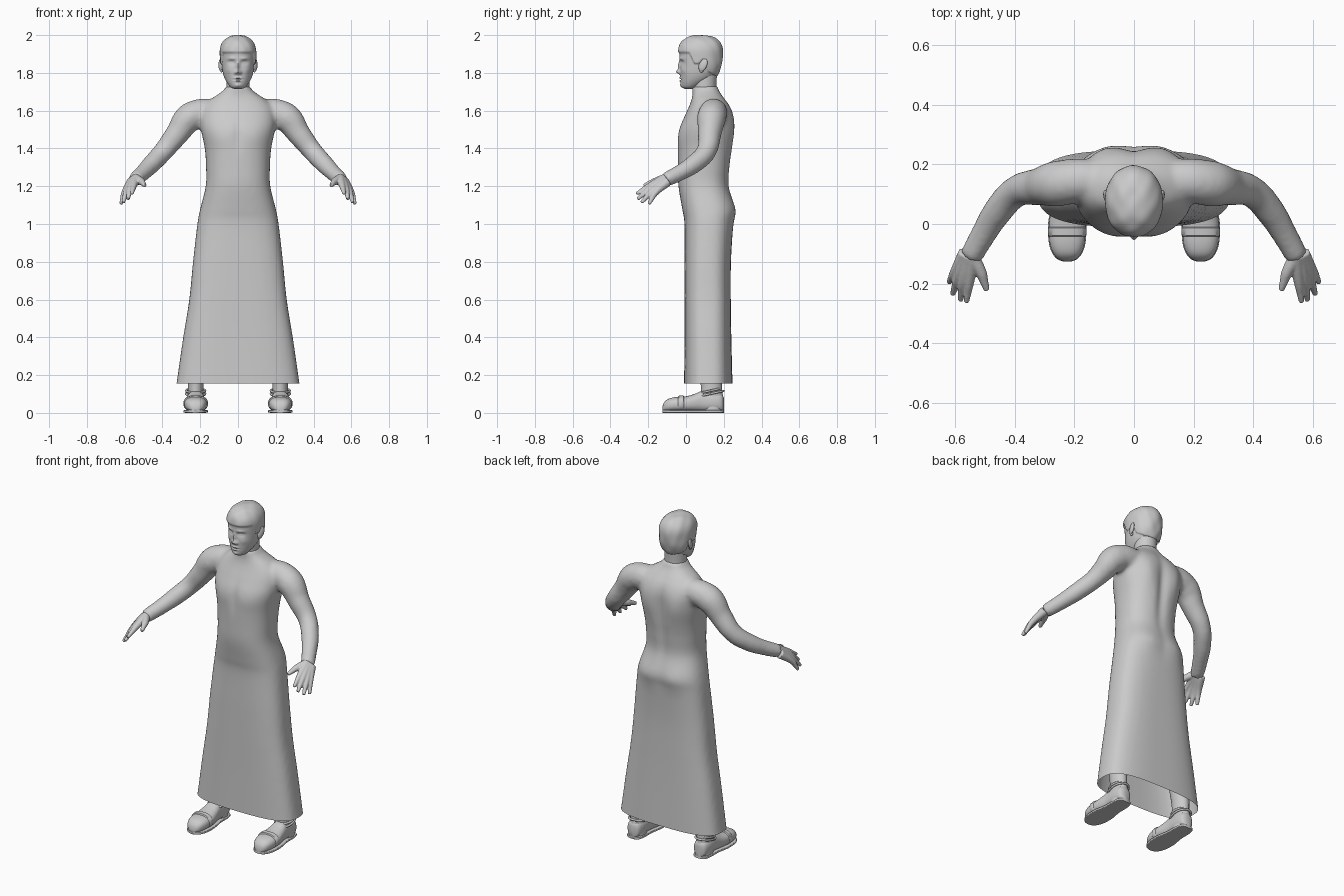
import bpy, bmesh, math
from mathutils import Vector

cube = bpy.data.objects.get("Cube")
if cube:
    bpy.data.objects.remove(cube, do_unlink=True)

grey = bpy.data.materials.new("plain_grey")
grey.use_nodes = True
grey.diffuse_color = (0.6, 0.6, 0.6, 1)
grey.node_tree.nodes["Principled BSDF"].inputs["Base Color"].default_value = (0.6, 0.6, 0.6, 1)


def add(name, bm):
    """Turn a bmesh into an object."""
    bmesh.ops.recalc_face_normals(bm, faces=bm.faces)
    me = bpy.data.meshes.new(name)
    bm.to_mesh(me)
    bm.free()
    obj = bpy.data.objects.new(name, me)
    bpy.context.collection.objects.link(obj)
    me.materials.append(grey)
    return obj


def smooth_rows(rows, sub):
    """Catmull-Rom interpolation through a table of section rows."""
    out = []
    for i in range(len(rows) - 1):
        a, b, c, d = (rows[max(0, min(len(rows) - 1, i + k))] for k in (-1, 0, 1, 2))
        for s in range(sub):
            t = s / sub
            out.append([q + 0.5 * t * (r - p + t * (2*p - 5*q + 4*r - w + t * (3*(q - r) + w - p)))
                        for p, q, r, w in zip(a, b, c, d)])
    return out + [list(rows[-1])]


def loft(rows, n=48, sub=4, power=lambda t: 2, place=lambda x, v, t: (x, v, t)):
    """Stack superellipse sections given as (position, half width, low, high)."""
    bm = bmesh.new()
    rings = []
    for t, hw, lo, hi in smooth_rows(rows, sub):
        ring = []
        for i in range(n):
            a = 2 * math.pi * i / n
            c, s = (math.copysign(abs(f) ** (2 / power(t)), f) for f in (math.cos(a), math.sin(a)))
            ring.append(bm.verts.new(place(hw * c, (lo + hi) / 2 + (hi - lo) / 2 * s, t)))
        rings.append(ring)
    for r, q in zip(rings, rings[1:]):
        for i in range(n):
            j = (i + 1) % n
            bm.faces.new((r[i], r[j], q[j], q[i]))
    bm.faces.new(rings[0])
    bm.faces.new(rings[-1])
    return bm


def tube(bm, path):
    """Add a tapering tube through (x, y, z, radius) points to a bmesh."""
    cu = bpy.data.curves.new("path", "CURVE")
    cu.dimensions, cu.bevel_depth, cu.bevel_resolution = "3D", 1, 6
    cu.use_fill_caps = True
    sp = cu.splines.new("BEZIER")
    sp.bezier_points.add(len(path) - 1)
    for p, (x, y, z, r) in zip(sp.bezier_points, path):
        p.co, p.radius = (x, y, z), r
        p.handle_left_type = p.handle_right_type = "AUTO"
    ob = bpy.data.objects.new("path", cu)
    bpy.context.collection.objects.link(ob)
    me = bpy.data.meshes.new_from_object(ob.evaluated_get(bpy.context.evaluated_depsgraph_get()))
    bm.from_mesh(me)
    bpy.data.objects.remove(ob)
    bpy.data.curves.remove(cu)
    bpy.data.meshes.remove(me)
    bmesh.ops.remove_doubles(bm, verts=bm.verts, dist=1e-5)


def fuse(obj, voxel, rounds):
    """Melt overlapping shapes into one smooth skin."""
    m = obj.modifiers.new("Remesh", "REMESH")
    m.mode, m.voxel_size = "VOXEL", voxel
    m = obj.modifiers.new("Smooth", "SMOOTH")
    m.factor, m.iterations = 0.5, rounds
    bpy.context.view_layer.update()
    me = bpy.data.meshes.new_from_object(obj.evaluated_get(bpy.context.evaluated_depsgraph_get()))
    obj.modifiers.clear()
    obj.data = me
    if not me.materials:
        me.materials.append(grey)


def sculpt(obj, side, bumps):
    """Push soft mirrored bumps (x, z, width, height, depth) out of one side."""
    work = [(v, min(1, max(0, v.normal.y * side * 2))) for v in obj.data.vertices]
    for v, w in work:
        x, z = abs(v.co.x), v.co.z
        v.co.y += side * w * sum(d * math.exp(-((x - bx) / sx) ** 2 - ((z - bz) / sz) ** 2)
                                 for bx, bz, sx, sz, d in bumps)


def mirror(obj):
    obj.modifiers.new("Mirror", "MIRROR").use_mirror_merge = False
    return obj


def ellipsoid(name, centre, size):
    bm = bmesh.new()
    bmesh.ops.create_uvsphere(bm, u_segments=24, v_segments=16, radius=1)
    for v in bm.verts:
        v.co = Vector(centre) + v.co * Vector(size)
    return add(name, bm)


# Robe and sleeves
robe_rows = [(.06, .34, -.012, .248), (.16, .325, -.01, .246), (.4, .29, -.008, .24),
             (.6, .258, -.008, .237), (.8, .238, -.008, .238), (1, .215, -.008, .25),
             (1.08, .2, -.02, .258), (1.2, .171, -.04, .228), (1.3, .169, -.043, .233),
             (1.4, .176, -.043, .245), (1.5, .196, -.035, .25), (1.57, .2, -.008, .25),
             (1.62, .185, .015, .235), (1.66, .145, .03, .208), (1.69, .1, .035, .185),
             (1.715, .07, .033, .172), (1.73, .064, .034, .168)]
bm = loft(robe_rows, 64, 6, lambda z: 3 - .6 * min(1, max(0, (z - .6) / .6)))
for s in (1, -1):
    tube(bm, [(s * x, y, z, r) for x, y, z, r in (
        (.1, .15, 1.595, .06), (.19, .145, 1.59, .075), (.26, .135, 1.56, .078),
        (.32, .125, 1.48, .063), (.395, .108, 1.385, .053), (.455, .045, 1.32, .05),
        (.505, -.035, 1.27, .043), (.548, -.112, 1.232, .039))])
robe = add("robe", bm)
fuse(robe, .012, 7)
sculpt(robe, 1, [(0, 1.4, .03, .2, -.014), (.1, 1.5, .06, .09, .014), (.09, 1.06, .07, .07, .008)])
sculpt(robe, -1, [(.09, 1.46, .07, .06, .006), (0, 1.47, .02, .09, -.006)])
bm = bmesh.new()
bm.from_mesh(robe.data)
bmesh.ops.bisect_plane(bm, geom=bm.verts[:] + bm.edges[:] + bm.faces[:],
                       plane_co=(0, 0, .155), plane_no=(0, 0, 1), clear_inner=True)
bm.to_mesh(robe.data)
bm.free()

# Hands
bm = bmesh.new()
knuckles_tips = [((.553, -.2, 1.198), (.562, -.262, 1.16)), ((.573, -.198, 1.183), (.582, -.256, 1.132)),
                 ((.592, -.186, 1.168), (.608, -.236, 1.113)), ((.604, -.168, 1.158), (.62, -.196, 1.106))]
for i, (k, t) in enumerate(knuckles_tips):
    wrist = (.54 + .008 * i, -.108 + .003 * i, 1.242 - .006 * i)
    mid = [(a + b) / 2 for a, b in zip(k, t)]
    tube(bm, [(*wrist, .026), (*k, .016), (*mid, .0125), (*t, .009)])
tube(bm, [(.54, -.115, 1.24, .024), (.512, -.165, 1.225, .019), (.502, -.195, 1.214, .014),
          (.493, -.222, 1.203, .01)])
hand = add("hand", bm)
fuse(hand, .004, 3)
mirror(hand)

# Neck
add("neck", loft([(1.62, .06, .05, .165), (1.72, .062, .036, .16), (1.8, .062, .03, .165)], 40))

# Head with face and cropped hair
head_rows = [(1.716, .022, -.008, .035), (1.725, .04, -.019, .06), (1.745, .056, -.026, .1),
             (1.77, .07, -.029, .14), (1.8, .08, -.031, .165), (1.84, .086, -.031, .18),
             (1.88, .088, -.034, .186), (1.92, .088, -.034, .187), (1.95, .079, -.024, .178),
             (1.973, .06, -.002, .158), (1.987, .036, .025, .125), (1.992, .006, .065, .085)]
head = add("head", loft(head_rows, 128, 8, lambda z: 2.15))
sculpt(head, -1, [
    (0, 1.806, .012, .011, .02), (0, 1.835, .009, .025, .012),       # nose
    (.014, 1.801, .007, .008, .008),                                # nostrils
    (.034, 1.855, .018, .011, -.012), (.034, 1.853, .011, .006, .006),  # eyes
    (.034, 1.876, .022, .007, .005), (.05, 1.815, .018, .018, .004),  # brows, cheeks
    (0, 1.773, .02, .005, .007), (0, 1.757, .016, .005, .007),       # lips
    (0, 1.765, .022, .003, -.004), (0, 1.733, .02, .012, .008)])     # mouth, chin
hairline = [(-.2, 1.905), (.02, 1.9), (.045, 1.845), (.07, 1.845), (.09, 1.87),
            (.115, 1.805), (.16, 1.78), (.3, 1.77)]
crown = Vector((0, .08, 1.88))
for v in head.data.vertices:
    for (y0, z0), (y1, z1) in zip(hairline, hairline[1:]):
        if y0 <= v.co.y < y1:
            edge = z0 + (z1 - z0) * (v.co.y - y0) / (y1 - y0)
    k = min(1, max(0, (v.co.z - edge) / .01))
    locks = .0015 * math.sin(90 * v.co.x + 2) * math.sin(70 * v.co.y + 40 * v.co.z)
    v.co += (v.co - crown).normalized() * k * k * (3 - 2 * k) * (.0085 + locks)

# Ears
ear = ellipsoid("ear", (.091, .09, 1.842), (.011, .022, .034))
for v in ear.data.vertices:
    v.co.x += .25 * (v.co.y - .09)
    v.co.y += .25 * (v.co.z - 1.842)
mirror(ear)
mirror(ellipsoid("ear_lobe", (.087, .082, 1.815), (.008, .011, .013)))

# Legs
mirror(add("leg", loft([(.015, .045, .085, .197), (.08, .043, .08, .197), (.15, .041, .078, .19),
                        (.4, .055, .06, .19), (.8, .07, .05, .2)], 32,
                       place=lambda x, y, z: (.224 + x * 1 - .1 * max(0, z - .2), y, z))))


# Shoes, soles and straps run along y
def along(x, z, y):
    return (.224 + x, y, z)


shoe_rows = [(-.125, .012, .01, .03), (-.118, .03, .008, .052), (-.098, .047, .006, .072),
             (-.06, .059, .006, .083), (0, .061, .006, .088), (.045, .054, .006, .1),
             (.085, .048, .006, .115), (.15, .047, .006, .11), (.188, .038, .006, .1),
             (.2, .018, .008, .08)]
mirror(add("shoe", loft(shoe_rows, 40, 4, lambda y: 2.4, along)))
mirror(add("sole", loft([(y, hw + .003, 0, .016) for y, hw, lo, hi in shoe_rows], 40, 4,
                        lambda y: 6, along)))
mirror(add("strap", loft([(-.042, .06, .008, .085), (-.038, .064, .006, .091), (-.014, .065, .006, .093),
                          (-.01, .061, .008, .087)], 40, 1, lambda y: 2.4, along)))

# Ankle collar rings sloping down towards the front
bm = bmesh.new()
for lift in (0, .016):
    loop = []
    for i in range(25):
        a = 2 * math.pi * i / 24
        y = .132 + (.066 - lift) * math.sin(a)
        loop.append((.224 + .05 * math.cos(a), y, .088 + lift + .22 * (y - .07), .006))
    tube(bm, loop)
mirror(add("ankle_collar", bm))

# Smooth shading with sharp creases kept
for obj in bpy.context.scene.objects:
    if obj.type == "MESH" and obj.data.materials and obj.data.materials[0] == grey:
        bpy.ops.object.select_all(action="DESELECT")
        obj.select_set(True)
        bpy.context.view_layer.objects.active = obj
        bpy.ops.object.shade_smooth_by_angle(angle=math.radians(50))
